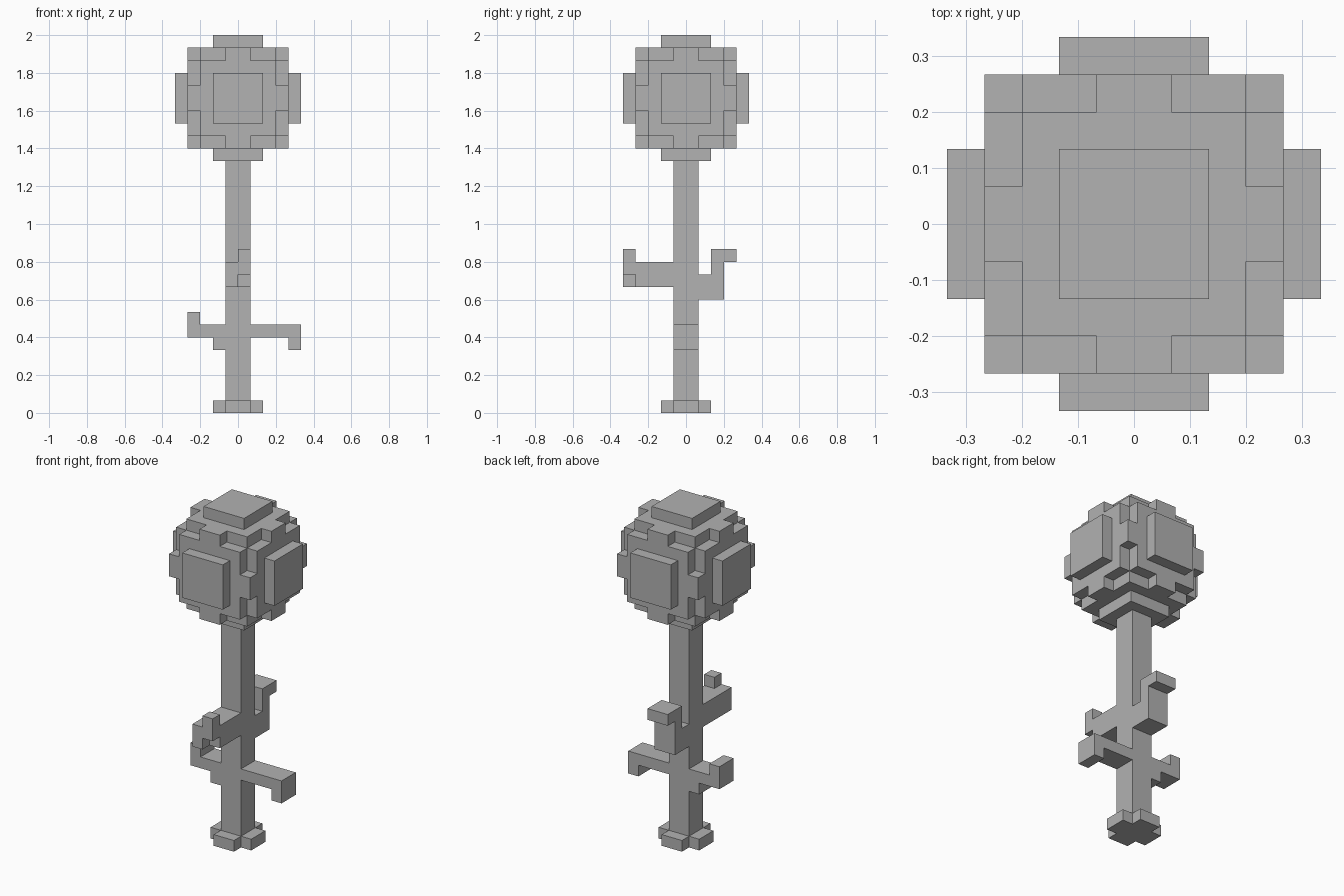
import bpy
import bmesh
from itertools import product
from mathutils import Vector

UNIT = 2 / 30          # edge length of one building block
BALL_Z = 25            # height of the ball centre, in blocks

cube = bpy.data.objects.get("Cube")
if cube:
    bpy.data.objects.remove(cube, do_unlink=True)

grey = bpy.data.materials.new("plain_grey")
grey.use_nodes = True
grey.diffuse_color = (0.445, 0.445, 0.445, 1)
grey.node_tree.nodes["Principled BSDF"].inputs["Base Color"].default_value = grey.diffuse_color


def add_blocks(name, boxes, cuts=()):
    """Fuse boxes of blocks (x0, x1, y0, y1, z0, z1) into one clean shell."""
    def fill(group):
        return {c for x0, x1, y0, y1, z0, z1 in group
                for c in product(range(x0, x1), range(y0, y1), range(z0, z1))}

    cells = fill(boxes) - fill(cuts)
    bm = bmesh.new()
    verts = {}

    def corner(p):
        key = tuple(round(v) for v in p)
        if key not in verts:
            verts[key] = bm.verts.new(Vector(key) * UNIT)
        return verts[key]

    # Only the outer sides of the filled cells become faces
    for cell in cells:
        for axis, side in product(range(3), (-1, 1)):
            n = Vector((0, 0, 0))
            n[axis] = side
            if tuple(int(c + d) for c, d in zip(cell, n)) in cells:
                continue
            u = Vector((0, 0, 0))
            u[(axis + 1) % 3] = 1
            v = n.cross(u)
            mid = Vector(cell) + Vector((0.5, 0.5, 0.5)) + n / 2
            bm.faces.new([corner(mid + (u * a + v * b) / 2)
                          for a, b in ((-1, -1), (1, -1), (1, 1), (-1, 1))])

    bmesh.ops.dissolve_limit(bm, angle_limit=0.01, verts=bm.verts[:], edges=bm.edges[:])
    mesh = bpy.data.meshes.new(name)
    bm.to_mesh(mesh)
    bm.free()
    mesh.materials.append(grey)
    obj = bpy.data.objects.new(name, mesh)
    bpy.context.collection.objects.link(obj)
    return obj


def centred(x, y, z):
    """Box with the given half sizes around the ball centre."""
    return (-x, x, -y, y, BALL_Z - z, BALL_Z + z)


def turned(a, b):
    """The same box, with its odd half size along each axis."""
    return [centred(a, b, b), centred(b, a, b), centred(b, b, a)]


# Ball: stepped slabs and short edge ridges
add_blocks("ball", turned(4, 3) + turned(1, 4))

# Raised plates on the six sides of the ball
for axis, side in product(range(3), (-1, 1)):
    box = [-2, 2, -2, 2, BALL_Z - 2, BALL_Z + 2]
    offset = BALL_Z if axis == 2 else 0
    box[2 * axis:2 * axis + 2] = sorted((offset + 4 * side, offset + 5 * side))
    add_blocks("ball_plate", [box])

# Stem and cross-shaped foot
add_blocks("stem", [(-1, 1, -1, 1, 0, BALL_Z - 5)])
add_blocks("foot", [(-2, 2, -1, 1, 0, 1), (-1, 1, -2, 2, 0, 1)])

# Side branches
add_blocks("left_branch", [(1, 5, -1, 1, 6, 7), (4, 5, -1, 1, 5, 6)])
add_blocks("right_branch", [(-4, -1, -1, 1, 6, 7), (-4, -3, -1, 1, 7, 8),
                            (-2, -1, -1, 1, 5, 6)])

# Front branch with a small upright tip and a notch below it
add_blocks("front_branch", [(-1, 1, -5, -1, 10, 12), (0, 1, -5, -4, 12, 13)],
           cuts=[(0, 1, -5, -4, 10, 11)])

# Back branch that bends upward and out
add_blocks("back_branch", [(-1, 1, 1, 3, 9, 11), (-1, 1, 2, 3, 11, 13),
                           (-1, 1, 3, 4, 12, 13)])
